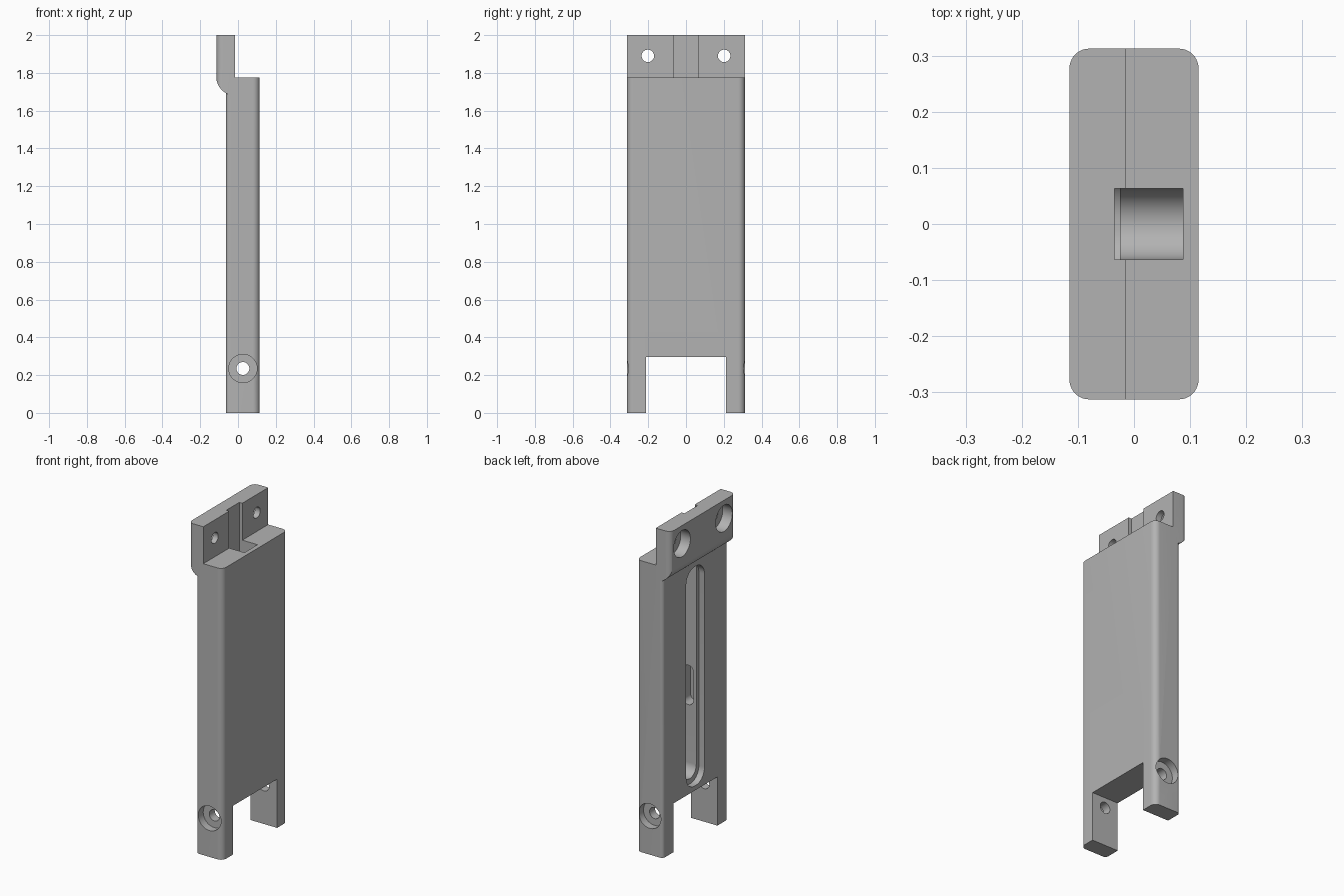
import bpy, bmesh, math
from mathutils import Vector

cube = bpy.data.objects.get("Cube")
if cube:
    bpy.data.objects.remove(cube, do_unlink=True)

grey = bpy.data.materials.new("plain grey")
grey.use_nodes = True
grey.diffuse_color = (0.45, 0.45, 0.45, 1)
grey.node_tree.nodes["Principled BSDF"].inputs["Base Color"].default_value = grey.diffuse_color

HALF = 0.3125      # half width of the whole part
FRONT = 0.115      # flat broad face
BACK = -0.063      # slotted face
TOP = 1.775        # top of the main body


def arc(cu, cv, r, start, end, n=10):
    return [(cu + r * math.cos(math.radians(start + (end - start) * i / n)),
             cv + r * math.sin(math.radians(start + (end - start) * i / n)))
            for i in range(n + 1)]


def rounded(u0, u1, v0, v1, radii):
    """Rectangle outline; radii run from the low corner anticlockwise."""
    spots = [(u0, v0, 1, 1), (u1, v0, -1, 1), (u1, v1, -1, -1), (u0, v1, 1, -1)]
    points = []
    for k, ((u, v, su, sv), r) in enumerate(zip(spots, radii)):
        if r:
            points += arc(u + su * r, v + sv * r, r, 180 + 90 * k, 270 + 90 * k)
        else:
            points.append((u, v))
    return points


def prism(name, outline, axis, low, high):
    """Extrude an outline along an axis; its two coordinates are the other axes in order."""
    def place(u, v, w):
        return Vector({"x": (w, u, v), "y": (u, w, v), "z": (u, v, w)}[axis])
    bm = bmesh.new()
    face = bm.faces.new([bm.verts.new(place(u, v, low)) for u, v in outline])
    moved = bmesh.ops.extrude_face_region(bm, geom=[face])["geom"]
    verts = [g for g in moved if isinstance(g, bmesh.types.BMVert)]
    bmesh.ops.translate(bm, verts=verts, vec=place(0, 0, high - low))
    bmesh.ops.recalc_face_normals(bm, faces=bm.faces)
    mesh = bpy.data.meshes.new(name)
    bm.to_mesh(mesh)
    bm.free()
    mesh.materials.append(grey)
    obj = bpy.data.objects.new(name, mesh)
    bpy.context.collection.objects.link(obj)
    return obj


def box(name, x, y, z):
    return prism(name, rounded(*x, *y, (0, 0, 0, 0)), "z", *z)


def rod(name, u, v, r, axis, low, high):
    return prism(name, arc(u, v, r, 0, 360, 40)[:-1], axis, low, high)


def combine(target, other, operation):
    mod = target.modifiers.new(operation, "BOOLEAN")
    mod.object, mod.operation, mod.solver = other, operation, "EXACT"
    bpy.context.view_layer.objects.active = target
    bpy.ops.object.modifier_apply(modifier=mod.name)
    bpy.data.objects.remove(other, do_unlink=True)


# Main body with rounded long edges
body = prism("housing", rounded(BACK, FRONT, -HALF, HALF, (0.02, 0.035, 0.035, 0.02)),
             "z", 0, TOP)

# Mounting flange: side profile with a curved underside, trimmed to rounded corners
flange = prism("flange", [(-0.015, 2), (-0.115, 2)] + arc(-0.015, 1.78, 0.1, 180, 270, 16),
               "y", -HALF, HALF)
trim = prism("flange_trim", rounded(-0.115, 0.05, -HALF, HALF, (0.035, 0, 0, 0.035)),
             "z", 1.5, 2.1)
combine(flange, trim, "INTERSECT")
combine(body, flange, "UNION")

cutters = [
    # Gap between the two legs
    box("leg_gap", (-0.2, 0.2), (-0.2125, 0.2125), (-0.1, 0.297)),
    # Channel down the middle, open at the top, round at the bottom
    prism("channel", [(0.063, 2.1), (-0.063, 2.1)] + arc(0, 0.42, 0.063, 180, 360, 20),
          "x", -0.035, 0.0875),
    # Wider slot opening on the back
    prism("back_slot", rounded(-0.088, 0.088, 0.325, 1.66, (0.08,) * 4), "x", -0.2, -0.025),
    # Pocket in the channel walls
    prism("wall_pocket", rounded(-0.005, 0.06, 0.77, 1.01, (0.032,) * 4), "y", -0.13, 0.13),
]
for side in (-1, 1):
    # Counterbored screw holes in the legs
    cutters.append(rod("leg_hole", 0.026, 0.235, 0.034, "y", *sorted((side * 0.15, side * 0.4))))
    cutters.append(rod("leg_bore", 0.026, 0.235, 0.075, "y", *sorted((side * 0.265, side * 0.4))))
    # Counterbored screw holes in the flange
    cutters.append(rod("flange_hole", side * 0.202, 1.89, 0.033, "x", -0.2, 0.05))
    cutters.append(rod("flange_bore", side * 0.202, 1.89, 0.08, "x", -0.2, -0.05))
for cutter in cutters:
    combine(body, cutter, "DIFFERENCE")

# Smooth the rounded edges, keep the sharp ones
bpy.ops.object.select_all(action="DESELECT")
body.select_set(True)
bpy.context.view_layer.objects.active = body
bpy.ops.object.shade_smooth_by_angle(angle=math.radians(30))
